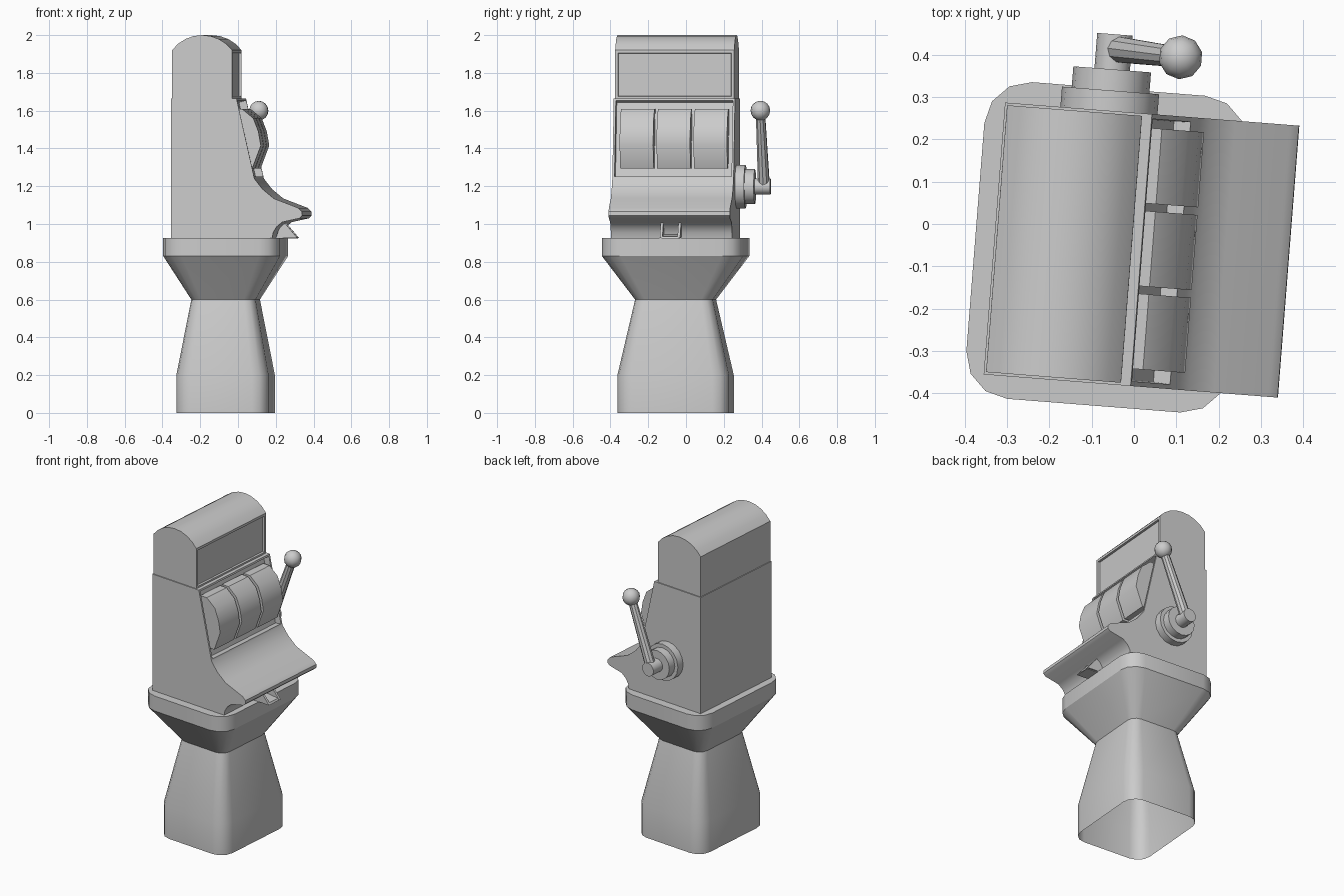
import bpy, bmesh, math
from mathutils import Matrix, Vector

if "Cube" in bpy.data.objects:
    bpy.data.objects.remove(bpy.data.objects["Cube"])

# The whole machine is turned slightly; parts are built in local (depth u, width v, height z)
TURN = Matrix.Rotation(math.radians(-4.5), 4, 'Z')
MID = -0.06  # centre of the width


def finish(name, bm, angle=31):
    bmesh.ops.transform(bm, matrix=TURN, verts=bm.verts)
    me = bpy.data.meshes.new(name)
    bm.to_mesh(me)
    bm.free()
    ob = bpy.data.objects.new(name, me)
    bpy.context.collection.objects.link(ob)
    bpy.ops.object.select_all(action='DESELECT')
    ob.select_set(True)
    bpy.context.view_layer.objects.active = ob
    bpy.ops.object.shade_smooth_by_angle(angle=math.radians(angle))
    return ob


def prism(name, profile, v0, v1, recess=None, angle=31):
    """Extrude a (u, z) outline across the width; recess = (edge, border, depth)."""
    bm = bmesh.new()
    a = [bm.verts.new((u, v0, z)) for u, z in profile]
    b = [bm.verts.new((u, v1, z)) for u, z in profile]
    n = len(profile)
    sides = [bm.faces.new((a[i], a[(i + 1) % n], b[(i + 1) % n], b[i])) for i in range(n)]
    bm.faces.new(a)
    bm.faces.new(b)
    bmesh.ops.recalc_face_normals(bm, faces=bm.faces)
    if recess:
        edge, border, depth = recess
        f = sides[edge]
        f.normal_update()
        push = -f.normal.copy() * depth
        bmesh.ops.inset_individual(bm, faces=[f], thickness=border)
        bmesh.ops.inset_individual(bm, faces=[f], thickness=0.003)
        bmesh.ops.translate(bm, verts=f.verts, vec=push)
    return finish(name, bm, angle)


def rod(name, p, q, r0, r1, sides=16):
    p, q = Vector(p), Vector(q)
    bm = bmesh.new()
    rot = (q - p).to_track_quat('Z', 'Y').to_matrix().to_4x4()
    bmesh.ops.create_cone(bm, cap_ends=True, segments=sides, radius1=r0, radius2=r1,
                          depth=(q - p).length, matrix=Matrix.Translation((p + q) / 2) @ rot)
    return finish(name, bm)


# Pedestal: rounded rectangle lofted through several heights, open underneath
def rounded_ring(s, hu=0.31, hv=0.375, r=0.105):
    pts = []
    for k, (su, sv) in enumerate([(1, 1), (-1, 1), (-1, -1), (1, -1)]):
        for j in range(4):
            t = math.radians(90 * k + 30 * j)
            pts.append((-0.061 + s * (su * (hu - r) + r * math.cos(t)),
                        MID + s * (sv * (hv - r) + r * math.sin(t))))
    return pts


bm = bmesh.new()
rings = []
for z, s in [(0, .79), (.2, .79), (.6, .55), (.83, 1), (.925, 1)]:
    rings.append([bm.verts.new((u, v, z)) for u, v in rounded_ring(s)])
for lo, hi in zip(rings, rings[1:]):
    for i in range(len(lo)):
        j = (i + 1) % len(lo)
        bm.faces.new((lo[i], lo[j], hi[j], hi[i]))
bm.faces.new(rings[-1])
finish("pedestal", bm)

# Main cabinet with recessed reel window and projecting ledge
prism("cabinet", [(-.326, .92), (-.326, 1.665), (.022, 1.665), (.117, 1.24), (.16, 1.185),
                  (.22, 1.135), (.35, 1.085), (.37, 1.065), (.371, 1.045), (.355, 1.03),
                  (.265, 1.01), (.235, .985), (.217, .955), (.21, .92)],
      MID - .322, MID + .322, recess=(2, .016, .04))

# Domed top with recessed sign panel
arc = [(-.161 + .2 * math.sin(t), 1.8 + .2 * math.cos(t))
       for t in (math.radians(-53 + 106 * i / 8) for i in range(9))]
prism("dome_top", [(-.321, 1.66)] + arc + [(-.001, 1.66)],
      MID - .316, MID + .316, recess=(9, .022, .012))

# Three reels
reel = [(.0, 1.61), (.048, 1.61), (.108, 1.56), (.135, 1.49), (.148, 1.415), (.103, 1.295), (.05, 1.295)]
for i in (-1, 0, 1):
    c = -.056 + .196 * i
    prism("reel_%d" % (i + 2), reel, c - .089, c + .089)

# Coin chute: floor and two triangular cheeks
for side in (-1, 1):
    c = MID + side * .047
    prism("chute_cheek", [(.21, .925), (.325, .925), (.258, 1.005), (.235, 1.0)], c - .007, c + .007)
prism("chute_floor", [(.2, .922), (.322, .922), (.315, .934), (.2, .945)], MID - .045, MID + .045)

# Pull lever on the side
for name, v0, v1, r in [("lever_flange", .25, .31, .115), ("lever_hub", .30, .36, .092),
                        ("lever_axle", .35, .443, .042)]:
    rod(name, (-.08, v0, 1.198), (-.08, v1, 1.198), r, r)
rod("lever_arm", (-.075, .408, 1.2), (.075, .401, 1.59), .032, .025, 10)
bm = bmesh.new()
bmesh.ops.create_uvsphere(bm, u_segments=10, v_segments=8, radius=.052,
                          matrix=Matrix.Translation((.079, .401, 1.6)))
finish("lever_knob", bm, 60)
